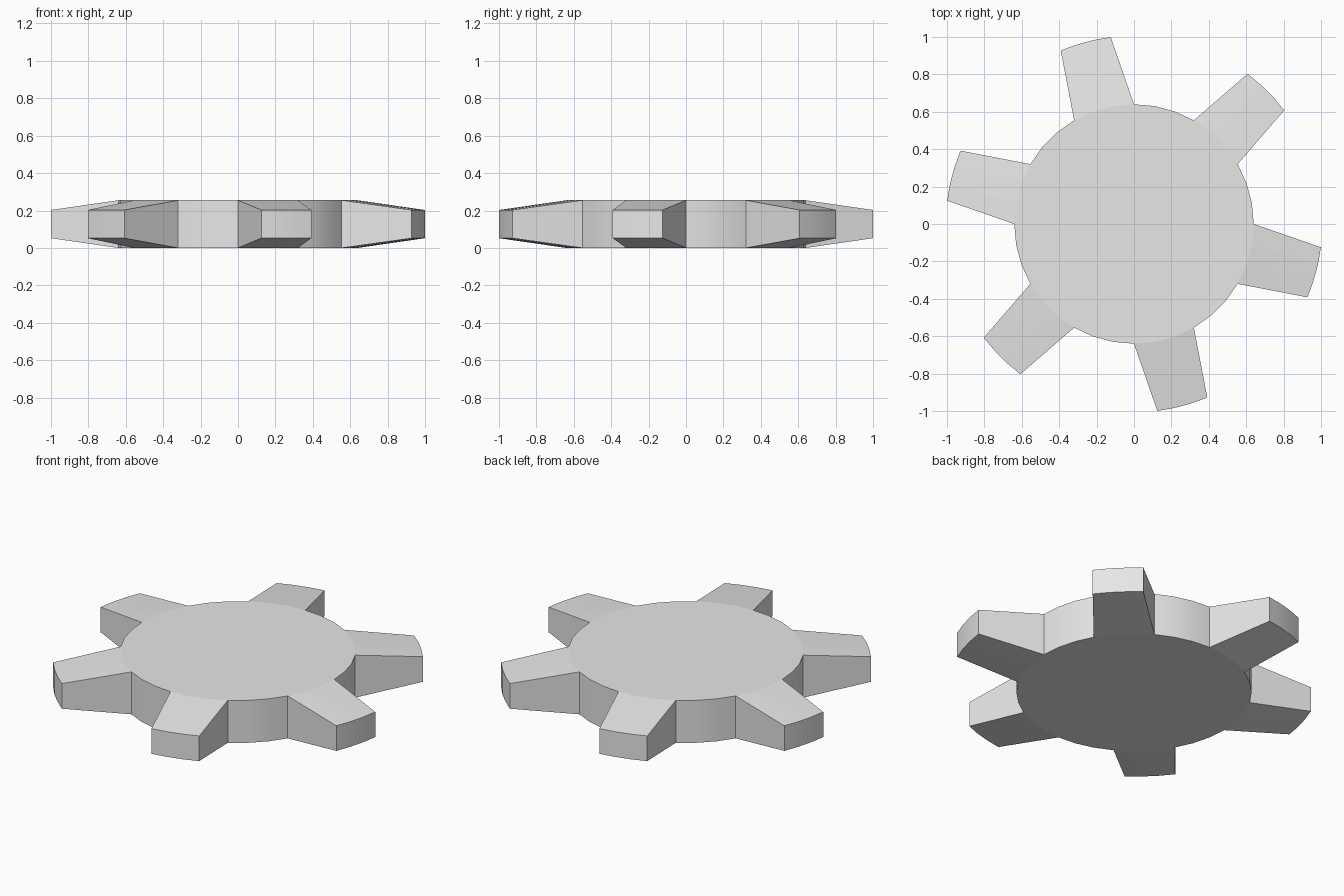
import bpy
import bmesh
from math import cos, sin, radians

cube = bpy.data.objects.get("Cube")
if cube:
    bpy.data.objects.remove(cube, do_unlink=True)

TEETH = 6
STEPS = 3                # segments along each arc
ROOT_R, TIP_R = 0.64, 1.007
ROOT_HALF, TIP_HALF = 15.0, 7.9   # half widths of a tooth in degrees
HEIGHT, TAPER = 0.255, 0.052
FIRST = -15.0            # direction of the first tooth

grey = bpy.data.materials.new("light_grey")
grey.use_nodes = True
grey.diffuse_color = (0.8, 0.8, 0.8, 1)
grey.node_tree.nodes["Principled BSDF"].inputs["Base Color"].default_value = (0.8, 0.8, 0.8, 1)

bm = bmesh.new()


def point(radius, angle, inset):
    """Bottom and top vertex at a polar position."""
    x, y = radius * cos(radians(angle)), radius * sin(radians(angle))
    return bm.verts.new((x, y, inset)), bm.verts.new((x, y, HEIGHT - inset))


def arc(radius, centre, half, inset=0.0):
    return [point(radius, centre - half + 2 * half * i / STEPS, inset)
            for i in range(STEPS + 1)]


def wall(a, b):
    bm.faces.new((a[0], b[0], b[1], a[1])).smooth = True


# Hub rim: alternating arcs under the teeth and in the gaps
count = TEETH * 2 * STEPS
rim = [point(ROOT_R, FIRST - ROOT_HALF + i * 360 / count, 0) for i in range(count)]
bm.faces.new([p[1] for p in rim])
bm.faces.new([p[0] for p in reversed(rim)])

for t in range(TEETH):
    start = t * 2 * STEPS
    root = rim[start:start + STEPS + 1]
    tip = arc(TIP_R, FIRST + t * 360 / TEETH, TIP_HALF, TAPER)
    # Tooth: sloping top and bottom, rounded tip, straight flanks
    for i in range(STEPS):
        bm.faces.new((root[i][1], tip[i][1], tip[i + 1][1], root[i + 1][1]))
        bm.faces.new((root[i + 1][0], tip[i + 1][0], tip[i][0], root[i][0]))
        wall(tip[i], tip[i + 1])
    wall(root[0], tip[0])
    wall(tip[-1], root[-1])
    # Gap between this tooth and the next
    for i in range(STEPS):
        a = start + STEPS + i
        wall(rim[a], rim[(a + 1) % count])

# Keep corners crisp, arcs smooth
bmesh.ops.recalc_face_normals(bm, faces=bm.faces[:])
for edge in bm.edges:
    edge.smooth = edge.calc_face_angle(0) < radians(30)

mesh = bpy.data.meshes.new("gear_wheel")
bm.to_mesh(mesh)
bm.free()
mesh.materials.append(grey)
gear = bpy.data.objects.new("gear_wheel", mesh)
bpy.context.collection.objects.link(gear)
